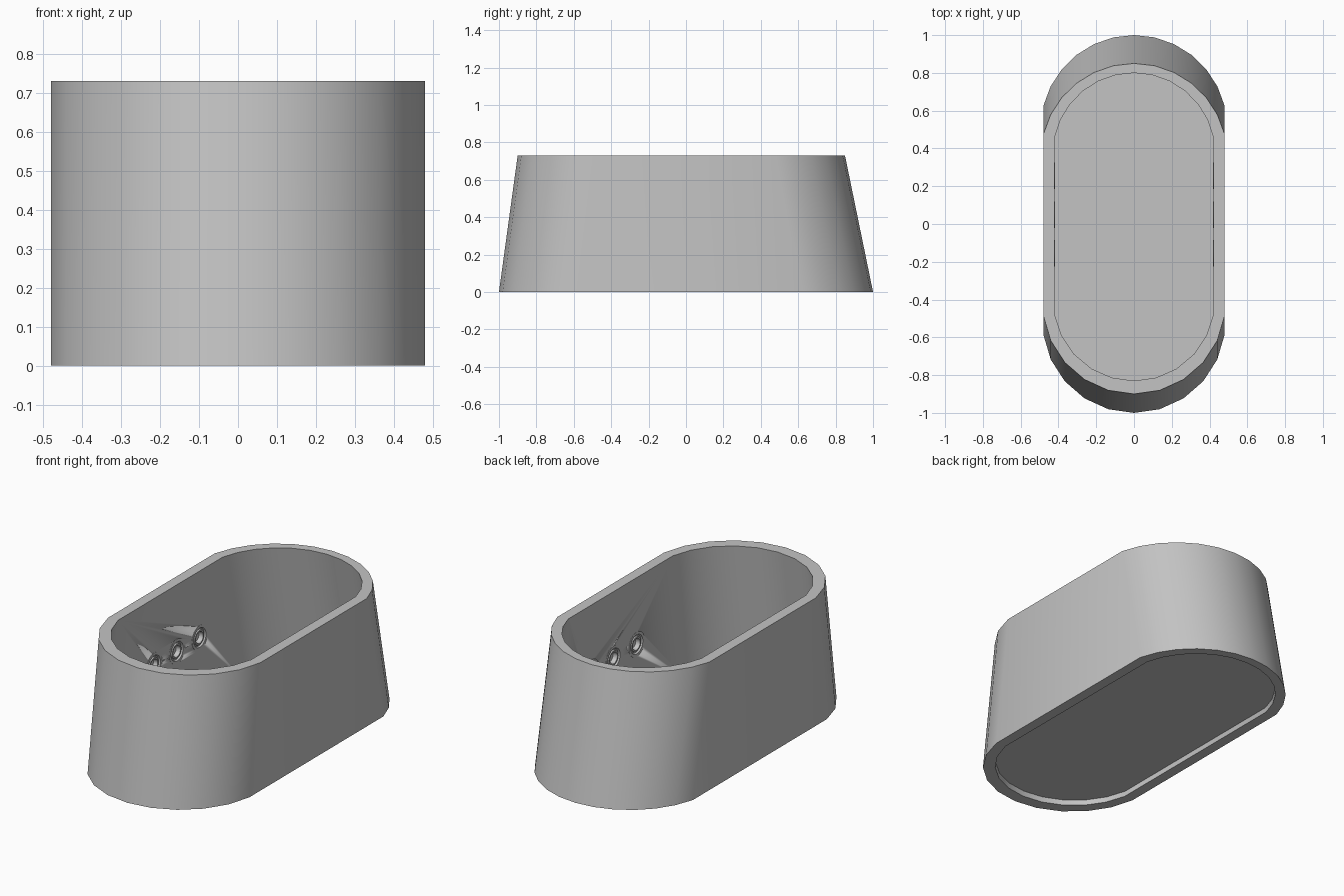
import bpy, bmesh, math
from mathutils import Matrix

if "Cube" in bpy.data.objects:
    bpy.data.objects.remove(bpy.data.objects["Cube"])

HEIGHT = 0.73
grey = bpy.data.materials.new("light grey")
grey.diffuse_color = (0.55, 0.55, 0.55, 1)
grey.use_nodes = True
grey.node_tree.nodes["Principled BSDF"].inputs["Base Color"].default_value = grey.diffuse_color


def finish(bm, name):
    bmesh.ops.recalc_face_normals(bm, faces=bm.faces)
    mesh = bpy.data.meshes.new(name)
    bm.to_mesh(mesh)
    bm.free()
    obj = bpy.data.objects.new(name, mesh)
    bpy.context.collection.objects.link(obj)
    mesh.materials.append(grey)
    bpy.ops.object.select_all(action='DESELECT')
    bpy.context.view_layer.objects.active = obj
    obj.select_set(True)
    bpy.ops.object.shade_smooth_by_angle(angle=math.radians(30))
    return obj


def end_arc(half_w, tip, drop, segs, sign):
    """Arc from +x to -x at the back (sign 1), or -x to +x at the front."""
    r = (half_w ** 2 + drop ** 2) / (2 * drop)
    a = math.atan2(half_w, r - drop)
    pts = []
    for i in range(segs + 1):
        t = a - 2 * a * i / segs
        pts.append((sign * r * math.sin(t), tip - sign * r * (1 - math.cos(t))))
    return pts


def outline(half_w, back, front, back_drop, front_drop):
    return (end_arc(half_w, back, back_drop, 12, 1)
            + end_arc(half_w, front, front_drop, 10, -1))


def outer(z):
    t = z / HEIGHT
    return outline(0.48, 1 - 0.15 * t, -1 + 0.1 * t, 0.375, 0.415)


def inner(z):
    t = z / HEIGHT
    return outline(0.42, 0.95 - 0.15 * t, -0.93 + 0.1 * t, 0.34, 0.35)


def loop(bm, pts, z):
    return [bm.verts.new((x, y, z)) for x, y in pts]


def bridge(bm, a, b):
    n = len(a)
    for i in range(n):
        bm.faces.new((a[i], a[(i + 1) % n], b[(i + 1) % n], b[i]))


# Tub wall: closed ring of outer skin, top rim, inner skin, bottom rim
bm = bmesh.new()
rings = [loop(bm, outer(0), 0), loop(bm, outer(HEIGHT), HEIGHT),
         loop(bm, inner(HEIGHT), HEIGHT), loop(bm, inner(0), 0)]
for i in range(4):
    bridge(bm, rings[i], rings[(i + 1) % 4])
wall = finish(bm, "tub_wall")

# Floor plate, raised a little above the bottom rim
bm = bmesh.new()
low, high = loop(bm, inner(0.03), 0.03), loop(bm, inner(0.05), 0.05)
bridge(bm, low, high)
bm.faces.new(low)
bm.faces.new(high)
finish(bm, "tub_floor")

# Water jets: stepped rings sunk into both side walls
JET_PROFILE = [(0.07, 0.03), (0.07, -0.001), (0.055, -0.001), (0.05, 0.008),
               (0.044, 0.008), (0.041, 0.001), (0.033, 0.001), (0.028, 0.025)]
SIDES = 24
cut_bm = bmesh.new()
jet_bm = bmesh.new()
for side in (-1, 1):
    for y in (-0.155, 0.05, 0.255):
        place = (Matrix.Translation((side * 0.42, y, 0.35))
                 @ Matrix.Rotation(side * math.pi / 2, 4, 'Y'))
        bmesh.ops.create_cone(cut_bm, cap_ends=True, segments=SIDES,
                              radius1=0.07, radius2=0.07, depth=0.06, matrix=place)
        prev = None
        for r, d in JET_PROFILE:
            ring = [jet_bm.verts.new(
                place @ Matrix.Rotation(2 * math.pi * k / SIDES, 4, 'Z')
                @ Matrix.Translation((r, 0, d)).to_translation()) for k in range(SIDES)]
            if prev:
                bridge(jet_bm, prev, ring)
            else:
                first = ring
            prev = ring
        jet_bm.faces.new(first)
        jet_bm.faces.new(prev)
finish(jet_bm, "water_jets")

# Sockets for the jets
cutter = finish(cut_bm, "jet_socket_cutter")
cutter.hide_render = True
cutter.hide_viewport = True
mod = wall.modifiers.new("jet sockets", 'BOOLEAN')
mod.operation = 'DIFFERENCE'
mod.solver = 'EXACT'
mod.object = cutter
